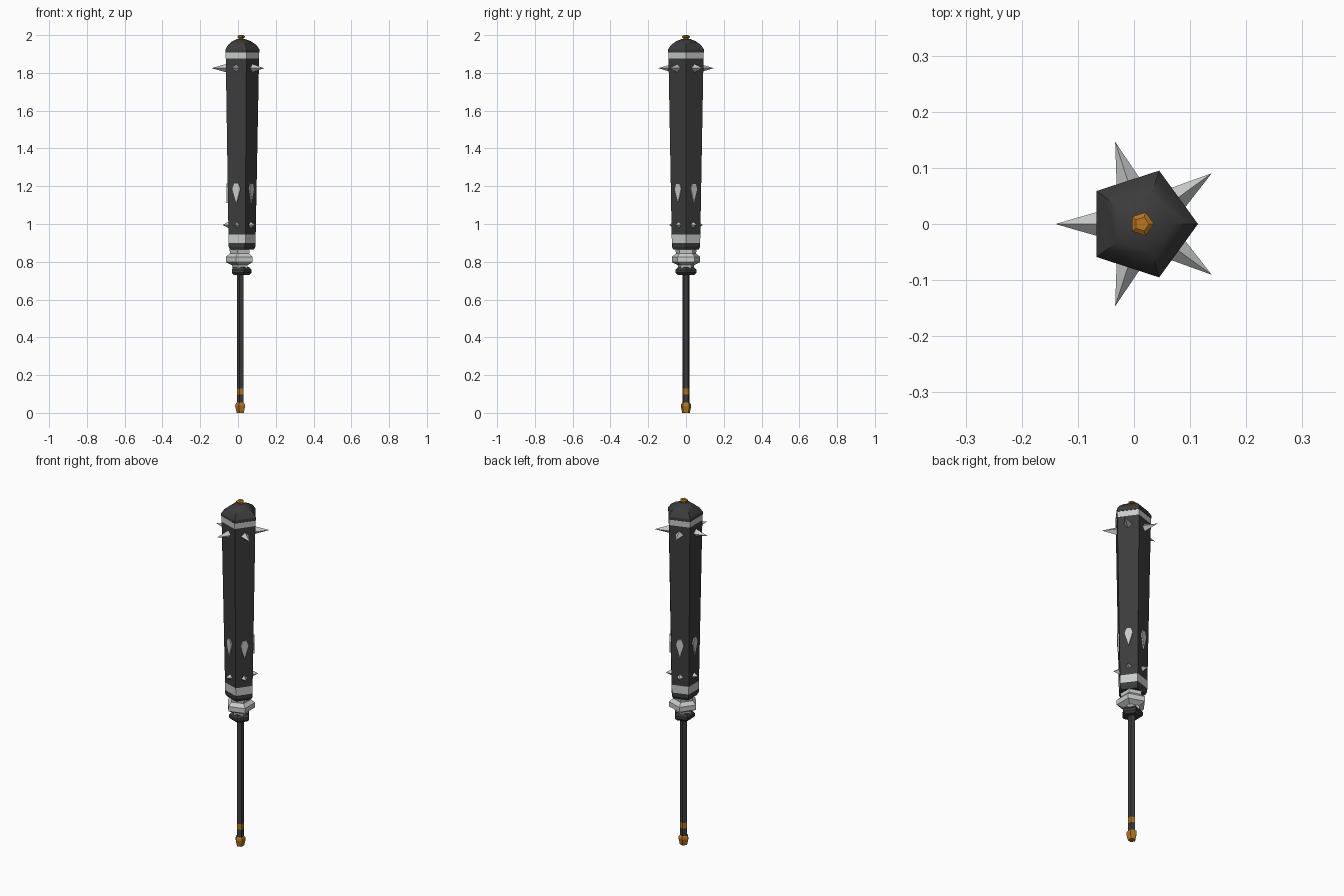
import bpy, math
from mathutils import Vector

if "Cube" in bpy.data.objects:
    bpy.data.objects.remove(bpy.data.objects["Cube"])

CX = 0.014           # axis of the club (spikes make the bounding box lopsided)
SIDES = 5


def material(name, rgb):
    m = bpy.data.materials.new(name)
    m.diffuse_color = (*rgb, 1)
    m.use_nodes = True
    m.node_tree.nodes["Principled BSDF"].inputs["Base Color"].default_value = m.diffuse_color
    return m


BLACK = material("dark iron", (0.045, 0.045, 0.047))
SILVER = material("silver", (0.58, 0.60, 0.59))
ORANGE = material("bronze orange", (0.48, 0.18, 0.015))
MATS = [BLACK, SILVER, ORANGE]
K, S, O = 0, 1, 2


def make(name, verts, faces, cols):
    me = bpy.data.meshes.new(name)
    me.from_pydata(verts, [], faces)
    for m in MATS:
        me.materials.append(m)
    for p, c in zip(me.polygons, cols):
        p.material_index = c
    ob = bpy.data.objects.new(name, me)
    bpy.context.collection.objects.link(ob)
    return ob


def lathe(name, profile, turn=0.0):
    """Five-sided turned part; profile = (radius, z, colour of the segment above)."""
    verts, faces, cols = [], [], []
    n = SIDES
    for r, z, _ in profile:
        for i in range(n):
            a = turn + math.tau * i / n
            verts.append((CX + r * math.cos(a), r * math.sin(a), z))
    for k in range(len(profile) - 1):
        for i in range(n):
            j = (i + 1) % n
            faces.append((k * n + i, k * n + j, (k + 1) * n + j, (k + 1) * n + i))
            cols.append(profile[k][2])
    faces.append(tuple(reversed(range(n))))
    cols.append(profile[0][2])
    top = (len(profile) - 1) * n
    faces.append(tuple(range(top, top + n)))
    cols.append(profile[-1][2])
    return make(name, verts, faces, cols)


def barrel_radius(z):
    return 0.0785 + (z - 0.88) * 0.019


def face_frames():
    """Outward and sideways directions of the five barrel faces."""
    for i in range(SIDES):
        a = math.pi / SIDES + math.tau * i / SIDES
        yield (Vector((math.cos(a), math.sin(a), 0)),
               Vector((-math.sin(a), math.cos(a), 0)))


def spike_ring(name, z, tip, half):
    base = barrel_radius(z) * math.cos(math.pi / SIDES) - 0.004
    c, up = Vector((CX, 0, z)), Vector((0, 0, half))
    for n, (out, side) in enumerate(face_frames()):
        b = c + out * base
        v = [b + side * half, b + up, b - side * half, b - up, c + out * tip]
        f = [(0, 1, 4), (1, 2, 4), (2, 3, 4), (3, 0, 4), (3, 2, 1, 0)]
        make(f"{name}_{n + 1}", v, f, [S] * 5)


# Handle: pommel, shaft with a bronze band
lathe("pommel", [(0.021, 0.0, O), (0.029, 0.036, O), (0.027, 0.047, O), (0.021, 0.054, O)], math.pi)
lathe("shaft", [(0.020, 0.04, K), (0.020, 0.098, O), (0.020, 0.13, K), (0.020, 0.75, K)], math.pi)

# Guard and silver collar
lathe("guard", [(0.046, 0.730, K), (0.058, 0.742, K), (0.058, 0.757, K), (0.045, 0.772, K)])
lathe("collar", [(0.044, 0.765, S), (0.046, 0.782, S), (0.078, 0.798, S), (0.078, 0.826, S),
                 (0.056, 0.845, S), (0.060, 0.872, S)], math.pi)

# Tapered barrel with two silver bands and a domed cap
lathe("barrel", [(0.070, 0.864, K), (0.0785, 0.88, K), (barrel_radius(0.90), 0.90, S),
                 (barrel_radius(0.945), 0.945, K), (barrel_radius(1.875), 1.875, S),
                 (0.0985, 1.907, K), (0.100, 1.908, K), (0.100, 1.924, K)])
cap = lathe("cap", [(0.100, 1.924, K), (0.083, 1.948, K), (0.054, 1.968, K), (0.024, 1.979, K)])
lathe("finial", [(0.017, 1.970, O), (0.015, 1.984, O), (0.022, 1.988, O),
                 (0.022, 1.994, O), (0.013, 2.0, O)])

# Smooth the dome along its height while keeping corner edges sharp
bpy.context.view_layer.objects.active = cap
cap.select_set(True)
bpy.ops.object.shade_smooth_by_angle(angle=math.radians(40))

# Large spikes at the head, small ones at the base
spike_ring("head_spike", 1.825, 0.154, 0.023)
spike_ring("base_spike", 0.995, 0.095, 0.019)

# Thin kite-shaped plates on each barrel face
kite = [(0, 1.11), (0.022, 1.185), (0.012, 1.215), (-0.012, 1.215), (-0.022, 1.185)]
for n, (out, side) in enumerate(face_frames()):
    verts = []
    for lift in (0.0, 0.007):
        for s, z in kite:
            d = barrel_radius(z) * math.cos(math.pi / SIDES) + lift
            verts.append(Vector((CX, 0, z)) + out * d + side * s)
    m = len(kite)
    faces = [tuple(reversed(range(m))), tuple(range(m, 2 * m))]
    faces += [(i, (i + 1) % m, m + (i + 1) % m, m + i) for i in range(m)]
    make(f"kite_plate_{n + 1}", verts, faces, [S] * len(faces))
